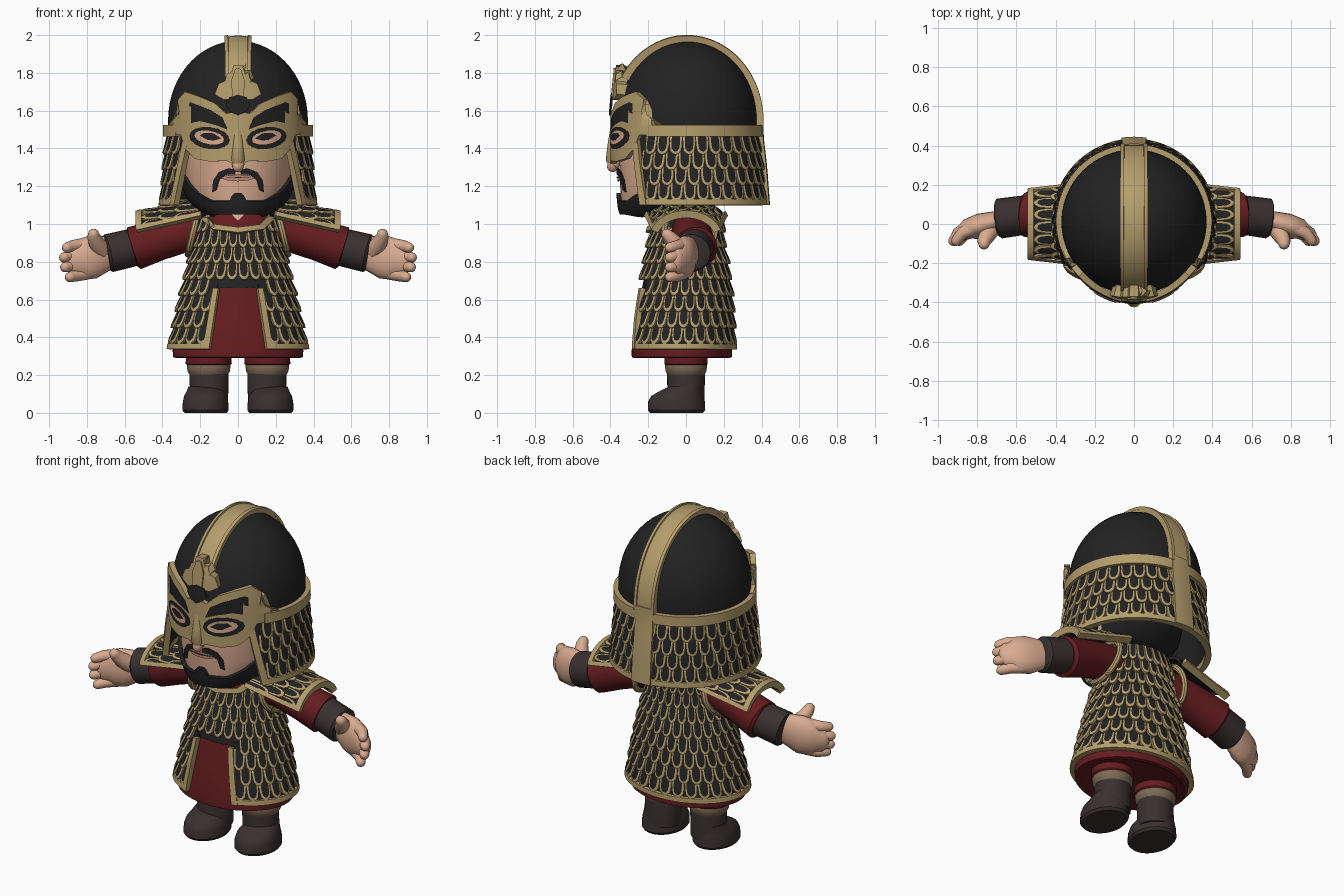
import bpy, bmesh, math
from mathutils import Vector
from math import sin, cos, pi, radians, sqrt

if "Cube" in bpy.data.objects:
    bpy.data.objects.remove(bpy.data.objects["Cube"])

def mat(name, r, g, b):
    m = bpy.data.materials.new(name)
    m.diffuse_color = (r, g, b, 1)
    m.use_nodes = True
    m.node_tree.nodes["Principled BSDF"].inputs["Base Color"].default_value = m.diffuse_color
    return m

BLACK = mat("black_iron", .016, .016, .016)
GOLD = mat("antique_gold", .46, .34, .15)
RED = mat("dark_red_cloth", .13, .012, .014)
SKIN = mat("skin", .70, .41, .28)
LEATHER = mat("brown_leather", .042, .030, .030)
TAN = mat("tan_cloth", .20, .14, .09)
LIP = mat("lips", .52, .27, .18)

def finish(name, bm, mats, thick=0):
    me = bpy.data.meshes.new(name)
    bm.to_mesh(me); bm.free()
    ob = bpy.data.objects.new(name, me)
    bpy.context.collection.objects.link(ob)
    for m in mats:
        me.materials.append(m)
    if thick:
        s = ob.modifiers.new("thickness", 'SOLIDIFY')
        s.thickness, s.offset = thick, 0
    return ob

def rings(name, loops, mats, rule=None):
    """Skin closed loops of points into a capped solid."""
    bm = bmesh.new()
    vs = [[bm.verts.new(p) for p in lp] for lp in loops]
    n = len(vs[0])
    for a, b in zip(vs, vs[1:]):
        for i in range(n):
            bm.faces.new((a[i], a[(i+1) % n], b[(i+1) % n], b[i]))
    bm.faces.new(vs[0][::-1]); bm.faces.new(vs[-1])
    bmesh.ops.recalc_face_normals(bm, faces=bm.faces[:])
    if rule:
        for f in bm.faces:
            f.material_index = rule(f.calc_center_median())
    return finish(name, bm, mats)

def loft(name, table, mats, rule=None, cx=0, n=40):
    """Stack ellipses given as (z, rx, ry, cy)."""
    return rings(name, [[(cx + rx*sin(2*pi*i/n), cy - ry*cos(2*pi*i/n), z) for i in range(n)]
                        for z, rx, ry, cy in table], mats, rule)

def tube(name, pts, radii, m, n=20, round_end=False):
    pts = [Vector(p) for p in pts]
    radii = list(radii)
    if round_end:
        d = (pts[-1] - pts[-2]).normalized(); e, r = pts[-1], radii[-1]
        for k in (.5, .85, .98):
            pts.append(e + d*r*k); radii.append(r*sqrt(1 - k*k))
    loops = []
    for i, p in enumerate(pts):
        d = (pts[min(i+1, len(pts)-1)] - pts[max(i-1, 0)]).normalized()
        u = d.cross(Vector((0, 1, 0)) if abs(d.y) < .9 else Vector((1, 0, 0))).normalized()
        w = d.cross(u)
        loops.append([p + radii[i]*(u*cos(2*pi*k/n) + w*sin(2*pi*k/n)) for k in range(n)])
    return rings(name, loops, [m])

def lookup(table, z):
    if z <= table[0][0]: return table[0][1:]
    for a, b in zip(table, table[1:]):
        if z <= b[0]:
            t = (z - a[0])/(b[0] - a[0])
            return [p + (q - p)*t for p, q in zip(a[1:], b[1:])]
    return table[-1][1:]

def around(table):
    """Surface function: angle from the front, height."""
    def f(u, v):
        rx, ry, cy = lookup(table, v)
        return Vector((rx*sin(u), cy - ry*cos(u), v))
    return f

def raised(f, u, v, off, ref):
    p, e = f(u, v), .004
    n = (f(u+e, v) - f(u-e, v)).cross(f(u, v+e) - f(u, v-e)).normalized()
    if n.dot(p - ref(p)) < 0: n = -n
    return p + n*off

axis = lambda p: Vector((0, 0, p.z))

def patch(name, f, uv, nu, nv, m, off, thick, ref=axis):
    bm = bmesh.new()
    g = [[bm.verts.new(raised(f, *uv(i/nu, j/nv), off, ref)) for i in range(nu+1)] for j in range(nv+1)]
    for j in range(nv):
        for i in range(nu):
            bm.faces.new((g[j][i], g[j][i+1], g[j+1][i+1], g[j+1][i]))
    return finish(name, bm, [m], thick)

U = [(-.47, 0), (-.47, .55), (-.4, .82), (-.2, .96), (0, 1), (.2, .96), (.4, .82), (.47, .55), (.47, 0)]

def scales(name, f, cells, lo, hi, ref=axis):
    """Black plates with gold U rims; a cell is (u centre, v top, width, drop)."""
    bm = bmesh.new()
    for u, v, w, d in cells:
        P = lambda a, b, o: bm.verts.new(raised(f, u + a*w, v + b*d, o, ref))
        top = lambda b: lo + (hi - lo)*b
        base = [P(a, b, top(b) - .016) for a, b in U]
        out = [P(a, b, top(b)) for a, b in U]
        inn = [P(a*.68, b*.86, top(b) + .002) for a, b in U]
        for A, B in ((base, out), (out, inn)):
            for i in range(len(U)-1):
                bm.faces.new((A[i], A[i+1], B[i+1], B[i])).material_index = 1
        bm.faces.new(inn).material_index = 0
    bmesh.ops.recalc_face_normals(bm, faces=bm.faces[:])
    return finish(name, bm, [BLACK, GOLD])

def plate(name, poly, ymap, off, thick, m):
    """Outline for x >= 0, mirrored and wrapped onto a front surface."""
    bm = bmesh.new()
    for s in (1, -1):
        bm.faces.new([bm.verts.new((s*x, 0, z)) for x, z in poly][::s])
    bmesh.ops.triangulate(bm, faces=bm.faces[:])
    cuts = [((k*.03, 0, 0), (1, 0, 0)) for k in range(-12, 13)] + [((0, 0, .95 + k*.04), (0, 0, 1)) for k in range(24)]
    for co, no in cuts:
        bmesh.ops.bisect_plane(bm, geom=bm.verts[:] + bm.edges[:] + bm.faces[:], plane_co=co, plane_no=no)
    bmesh.ops.remove_doubles(bm, verts=bm.verts[:], dist=.0005)
    for v in bm.verts:
        v.co.y = ymap(v.co.x, v.co.z) - off
    return finish(name, bm, [m], thick)

def front_of(table):
    def y(x, z):
        rx, ry, cy = lookup(table, z)
        return cy - ry*sqrt(max(0, 1 - (x/rx)**2))
    return y

def oval(cx, cz, rx, rz, tilt=0, n=16):
    return [(cx + rx*cos(2*pi*i/n), cz + rz*sin(2*pi*i/n) + tilt*rx*cos(2*pi*i/n)) for i in range(n)]

# Head, beard and mouth
HEAD = [(1.055, .12, .08, -.25), (1.09, .2, .2, -.14), (1.14, .25, .26, -.085), (1.22, .28, .3, -.05),
        (1.35, .29, .32, -.035), (1.5, .3, .335, -.02), (1.6, .29, .32, 0)]
loft("head", HEAD, [SKIN, BLACK], lambda c: int(c.y > 0 or c.z < 1.08))
face = front_of(HEAD)
BEARD = [(0, 1.165), (.09, 1.165), (.17, 1.125), (.6, 1.125), (.9, 1.165), (1.2, 1.24), (1.8, 1.32)]
def beard_uv(s, t):
    u = (s*2 - 1)*1.8
    return u, 1.055 + t*(lookup(BEARD, abs(u))[0] - 1.055)
patch("beard", around(HEAD), beard_uv, 60, 8, BLACK, .012, .02, lambda p: Vector((0, -.1, p.z)))
plate("moustache", [(.01, 1.285), (.05, 1.295), (.1, 1.275), (.13, 1.23), (.135, 1.17), (.115, 1.18), (.1, 1.235), (.06, 1.262), (.02, 1.262)], face, .012, .009, BLACK)
plate("mouth", [(0, 1.262), (.05, 1.258), (.1, 1.248), (.06, 1.232), (0, 1.226)], face, .008, .009, LIP)
plate("mouth_line", [(0, 1.25), (.085, 1.249), (0, 1.244)], face, .014, .004, BLACK)
tube("nose_tip", [(0, -.36, 1.34), (0, -.385, 1.315), (0, -.388, 1.305)], [.02, .034, .03], SKIN, round_end=True)
tube("neck", [(0, .0, .98), (0, -.02, 1.2)], [.12, .12], SKIN)

# Helmet dome with centre ridge
loft("helmet_dome", [(1.48, .368, .368, .01)] + [(1.55 + .42*sin(a*pi/30), .37*cos(a*pi/30), .37*cos(a*pi/30), .01) for a in range(15)] + [(1.97, .01, .01, .01)], [BLACK], n=56)
ridge = lambda u, v: Vector((u, .005 - .39*cos(v), 1.55 + .44*sin(v) - u*u*2))
mid = lambda p: Vector((0, 0, 1.5))
patch("helmet_ridge", ridge, lambda s, t: ((s*2-1)*.065, .55 + t*(pi - .5)), 6, 36, GOLD, -.01, .035, mid)
for s in (1, -1):
    patch("ridge_edge", ridge, lambda a, t: (s*.058 + (a-.5)*.018, .55 + t*(pi - .5)), 1, 36, GOLD, .008, .016, mid)

# Neck guard of scales
GUARD = [(1.1, .395, .40, .01), (1.3, .38, .385, .01), (1.47, .365, .365, .01), (1.53, .365, .365, .01)]
guard = around(GUARD)
edge = lambda z: radians(56 - (z - 1.1)/.37*12)
def span(z, s, inset=0):
    a = edge(z) + inset
    return a + s*(2*pi - 2*a)
patch("neck_guard", guard, lambda s, t: (span(1.1 + t*.38, s), 1.1 + t*.38), 60, 8, BLACK, 0, .012)
cells = []
for k in range(4):
    z, n = 1.225 + k*.082, 25 - k % 2
    for i in range(n):
        a = edge(z - .05) + .06; w = (2*pi - 2*a)/25
        cells.append((a + (i + .5 + (k % 2)*.5)*w, z, w, -.105))
scales("neck_guard_scales", guard, cells, .01, .024)
patch("neck_guard_hem", guard, lambda s, t: (span(1.1 + t*.03, s), 1.1 + t*.03), 60, 1, GOLD, .008, .035)
patch("helmet_rim", guard, lambda s, t: (radians(56) + s*radians(248), 1.462 + t*.062), 60, 2, GOLD, .018, .028)
patch("ridge_tail", guard, lambda s, t: (pi + (s-.5)*.3, 1.1 + t*.45), 6, 8, GOLD, .02, .03)
for s in (1, -1):
    patch("neck_guard_edge", guard, lambda a, t: (s*(edge(1.1 + t*.4) + (a-.5)*.1), 1.1 + t*.4), 2, 8, GOLD, .012, .035)

# Face mask with brows, eyes and crest
mask = lambda x, z: -(.385 - .1*max(0, z - 1.6))*sqrt(max(0, 1 - (x/.37)**2))
plate("mask", [(0, 1.60), (.06, 1.585), (.12, 1.64), (.2, 1.675), (.27, 1.70), (.305, 1.66), (.315, 1.58), (.35, 1.53), (.35, 1.475),
               (.29, 1.47), (.27, 1.40), (.22, 1.345), (.14, 1.33), (.06, 1.335), (0, 1.305)], mask, 0, .032, GOLD)
plate("mask_brows", [(.055, 1.50), (.085, 1.565), (.15, 1.605), (.25, 1.645), (.278, 1.63), (.272, 1.58), (.285, 1.525), (.2, 1.545), (.12, 1.525)], mask, .016, .009, BLACK)
plate("eye_rims", oval(.15, 1.455, .105, .058, .1), mask, .017, .009, BLACK)
plate("eye_skin", oval(.15, 1.458, .078, .036, .15), mask, .021, .009, SKIN)
plate("eyes", [(.09, 1.452), (.13, 1.48), (.18, 1.483), (.2, 1.468), (.16, 1.445), (.13, 1.442)], mask, .026, .006, BLACK)
tube("mask_nose", [(0, -.375, 1.53), (0, -.385, 1.42), (0, -.387, 1.34), (0, -.38, 1.315)], [.022, .03, .038, .028], GOLD)
plate("crest", [(0, 1.655), (.07, 1.655), (.115, 1.685), (.095, 1.74), (.065, 1.755), (.055, 1.79), (.03, 1.805), (.022, 1.84), (0, 1.84)], mask, -.02, .06, GOLD)
plate("crest_feathers", [(0, 1.66), (.03, 1.67), (.035, 1.76), (.015, 1.82), (0, 1.825)], mask, .014, .012, GOLD)
plate("crest_disc", [(0, 1.575), (.04, 1.595), (.065, 1.63), (.045, 1.67), (0, 1.685)], mask, .018, .009, BLACK)

# Scale coat
BODY = [(.29, .355, .262, -.02), (.35, .348, .26, -.018), (.5, .318, .25, -.012), (.65, .283, .23, -.005), (.8, .245, .205, 0),
        (.9, .215, .185, 0), (1.0, .21, .17, .01), (1.08, .2, .15, .02), (1.12, .13, .11, .02)]
body = around(BODY)
loft("coat", [(.66,) + tuple(lookup(BODY, .66))] + BODY[4:], [BLACK])
split = lambda z: radians(27 - (z - .34)*13)
coat_span = lambda z, s: split(z) + s*(2*pi - 2*split(z))
patch("coat_skirt", body, lambda s, t: (coat_span(.35 + t*.33, s), .35 + t*.33), 56, 6, BLACK, 0, .012)
cells, N = [], 28
for k in range(8):
    z = .475 + k*.085
    for i in range(N):
        u = (i + .5 + (k % 2)*.5)*2*pi/N
        a = min(u, 2*pi - u)
        if (k < 4 and a < split(z) + .08) or (k == 7 and a < .7):
            continue
        cells.append((u, z, 2*pi/N, -.115))
scales("coat_scales", body, cells, .006, .028)
patch("coat_hem", body, lambda s, t: (coat_span(.335, s), .335 + t*.028), 56, 1, GOLD, .014, .03)
for s in (1, -1):
    patch("coat_split_border", body, lambda a, t: (s*(split(.335 + t*.32) + (a-.5)*.1), .335 + t*.32), 2, 8, GOLD, .018, .03)
chest = front_of(BODY)
plate("collar", [(0, .97), (.1, .985), (.15, 1.03), (.165, 1.09), (0, 1.09)], chest, .018, .02, RED)
plate("throat", [(0, 1.015), (.075, 1.095), (0, 1.095)], chest, .026, .008, SKIN)
plate("neckline_trim", [(.2, 1.09), (.19, 1.03), (.13, .97), (0, .952), (0, .98), (.11, .995), (.155, 1.04), (.165, 1.09)], chest, .028, .03, GOLD)

# Red under-skirt
loft("under_skirt", [(.3, .30, .22, -.02), (.29, .325, .25, -.022), (.295, .343, .265, -.022), (.33, .346, .266, -.022),
                     (.5, .315, .247, -.014), (.68, .27, .22, 0)], [RED], n=56)

for s in (1, -1):
    side = "right_" if s < 0 else "left_"
    # Legs and boots
    loft(side + "trouser", [(.245, .105, .1, 0), (.26, .122, .115, 0), (.32, .12, .115, 0)], [RED], cx=s*.155)
    loft(side + "knee_wrap", [(.2, .1, .098, 0), (.22, .112, .108, 0), (.25, .116, .112, 0), (.272, .105, .1, 0)], [TAN], cx=s*.155)
    loft(side + "boot_shaft", [(.05, .1, .098, 0), (.205, .104, .1, 0), (.22, .1, .098, 0)], [LEATHER], cx=s*.153)
    loft(side + "boot_foot", [(0, .112, .14, -.05), (.015, .123, .152, -.05), (.06, .12, .15, -.05), (.09, .113, .138, -.045),
                              (.115, .1, .115, -.025), (.14, .09, .09, 0)], [LEATHER], cx=s*.172)
    # Sleeves and cuffs
    tube(side + "sleeve", [(s*.12, .02, .97), (s*.28, .03, .955), (s*.42, .04, .915), (s*.55, .05, .872), (s*.56, .05, .869)],
         [.1, .104, .108, .116, .1], RED, 28)
    tube(side + "cuff", [(s*.5, .05, .885), (s*.555, .046, .876), (s*.685, .028, .845), (s*.695, .027, .843)], [.1, .1, .102, .09], LEATHER, 28)
    ring = [(s*(.235 + .03*cos(a)), .02 + .135*sin(a), .965 - .125*cos(a)) for a in [2*pi*i/28 for i in range(29)]]
    tube(side + "armhole_trim", ring, [.018]*29, GOLD, 8)
    # Hands
    tube(side + "palm", [(s*.66, .03, .85), (s*.71, .015, .84), (s*.77, .0, .825), (s*.83, -.025, .815), (s*.86, -.04, .81)],
         [.07, .085, .1, .095, .07], SKIN, round_end=True)
    palm = bpy.data.objects[side + "palm"]
    for v in palm.data.vertices:
        line = .03 - .35*(abs(v.co.x) - .66)
        v.co.y = line + (v.co.y - line)*.62
        v.co.z = .83 + (v.co.z - .83)*1.15
    for i in range(4):
        z = .895 - i*.052
        L = (.0, .015, .01, -.015)[i]
        tube(side + "finger_%d" % (i+1), [(s*.80, -.015, z), (s*(.875 + L), -.045, z - .012), (s*(.905 + L), -.085, z - .02)],
             [.034, .032, .027], SKIN, 14, True)
    tube(side + "thumb", [(s*.72, -.01, .86), (s*.75, -.06, .90), (s*.765, -.09, .935), (s*.765, -.1, .945)], [.05, .042, .034, .03], SKIN, 14, True)
    # Shoulder guards; u runs across the arm, v runs outward
    pad = lambda u, v: Vector((s*v, .0 + (.2 - .12*(v - .2))*sin(u), 1.105 - .22*(v - .25) - .11*(1 - cos(u))))
    below = lambda p: Vector((p.x, 0, .7))
    patch(side + "shoulder_guard", pad, lambda a, t: ((a*2-1)*1.25, .17 + t*.36), 20, 8, BLACK, 0, .02, below)
    scales(side + "shoulder_scales", pad, [((i - 3 + (k % 2)*.5 - .25)*.36, .375 - k*.085, .36, .13) for k in range(3) for i in range(7)], .014, .028, below)
    patch(side + "shoulder_hem", pad, lambda a, t: ((a*2-1)*1.25, .505 + t*.032), 20, 1, GOLD, .01, .04, below)
    for e in (1, -1):
        patch(side + "shoulder_border", pad, lambda a, t: (e*(1.25 + (a-.5)*.18), .19 + t*.345), 2, 6, GOLD, .01, .04, below)

# Apply thickness and smooth the rounded surfaces
bpy.ops.object.select_all(action='SELECT')
bpy.context.view_layer.objects.active = bpy.data.objects["head"]
bpy.ops.object.convert(target='MESH')
bpy.ops.object.shade_smooth_by_angle(angle=radians(38))
